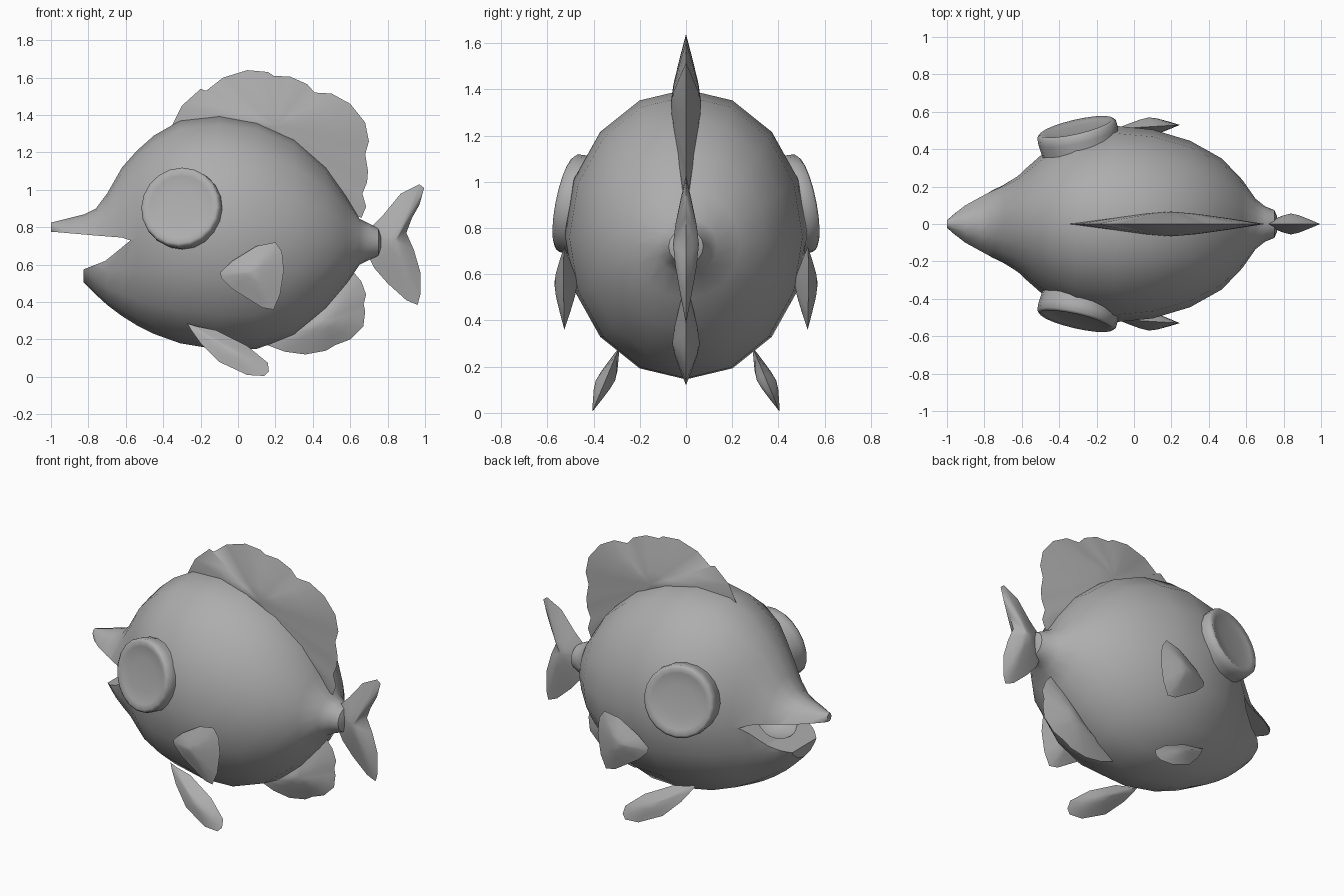
import bpy, bmesh, math
from mathutils import Vector

if "Cube" in bpy.data.objects:
    bpy.data.objects.remove(bpy.data.objects["Cube"])

mat = bpy.data.materials.new("plain grey")
mat.diffuse_color = (0.42, 0.42, 0.42, 1)
mat.use_nodes = True
mat.node_tree.nodes["Principled BSDF"].inputs["Base Color"].default_value = mat.diffuse_color


def finish(name, bm, angle=40):
    bmesh.ops.recalc_face_normals(bm, faces=bm.faces)
    me = bpy.data.meshes.new(name)
    bm.to_mesh(me)
    bm.free()
    me.materials.append(mat)
    ob = bpy.data.objects.new(name, me)
    bpy.context.collection.objects.link(ob)
    smooth(ob, angle)
    return ob


def smooth(ob, angle):
    bpy.ops.object.select_all(action='DESELECT')
    bpy.context.view_layer.objects.active = ob
    ob.select_set(True)
    bpy.ops.object.shade_smooth_by_angle(angle=math.radians(angle))


def skin(bm, rings, closed_caps=True):
    n = len(rings[0])
    for a, b in zip(rings, rings[1:]):
        for i in range(n):
            j = (i + 1) % n
            bm.faces.new((a[i], a[j], b[j], b[i]))
    if closed_caps:
        bm.faces.new(rings[0])
        bm.faces.new(rings[-1])


def lens_fin(name, outline, apex, half, place):
    """Lens-shaped fin: thin rim swelling to an apex on both sides."""
    bm = bmesh.new()
    ax, az = apex
    rim = [bm.verts.new(place(x, z, 0)) for x, z in outline]
    n = len(rim)
    for s in (-1, 1):
        prev = rim
        for f, h in ((0.62, 0.45), (0.28, 0.82)):
            ring = [bm.verts.new(place(ax + (x - ax) * f, az + (z - az) * f, s * half * h))
                    for x, z in outline]
            skin(bm, [prev, ring], False)
            prev = ring
        tip = bm.verts.new(place(ax, az, s * half))
        for i in range(n):
            bm.faces.new((prev[i], prev[(i + 1) % n], tip))
    return finish(name, bm, 50)


# body: elliptical sections (x, top z, bottom z, half width)
stations = [(-1, .825, .775, .02), (-.9, .85, .58, .11), (-.82, .87, .50, .16),
            (-.76, .90, .44, .19), (-.70, .98, .385, .215), (-.62, 1.12, .325, .26),
            (-.54, 1.21, .275, .33), (-.45, 1.29, .23, .41), (-.31, 1.37, .18, .48),
            (-.1, 1.40, .145, .525), (.1, 1.37, .15, .505), (.3, 1.28, .22, .445),
            (.47, 1.125, .36, .35), (.58, .965, .495, .235), (.65, .845, .60, .135),
            (.70, .82, .625, .095), (.75, .795, .645, .075), (.765, .76, .68, .04)]
bm = bmesh.new()
rings = []
for x, t, b, w in stations:
    rings.append([bm.verts.new((x, w * math.sin(k * math.pi / 8),
                                (t + b) / 2 + (t - b) / 2 * math.cos(k * math.pi / 8)))
                  for k in range(16)])
skin(bm, rings)
body = finish("body", bm)

# open mouth: wedge plus a shallow hollow, cut from the body
wedge = [(-1.2, .775), (-.98, .775), (-.75, .755), (-.62, .745), (-.575, .73),
         (-.66, .66), (-.71, .62), (-.825, .575), (-.825, .3), (-1.2, .3)]
bm = bmesh.new()
skin(bm, [[bm.verts.new((x, y, z)) for x, z in wedge] for y in (-.6, .6)])
cut_a = finish("mouth_cutter", bm)
bm = bmesh.new()
bmesh.ops.create_uvsphere(bm, u_segments=20, v_segments=12, radius=1)
for v in bm.verts:
    v.co = Vector((-.62 + .15 * v.co.x, .15 * v.co.y, .67 + .09 * v.co.z))
cut_b = finish("mouth_hollow_cutter", bm)
for cutter in (cut_a, cut_b):
    cutter.hide_render = True
    m = body.modifiers.new("mouth", 'BOOLEAN')
    m.operation = 'DIFFERENCE'
    m.solver = 'EXACT'
    m.object = cutter
    bpy.context.view_layer.objects.active = body
    bpy.ops.object.modifier_apply(modifier=m.name)
for cutter in (cut_a, cut_b):
    bpy.data.objects.remove(cutter)
smooth(body, 40)

# middle fins
flat = lambda x, z, d: (x, d, z)
lens_fin("dorsal_fin",
         [(-.36, 1.33), (-.3, 1.45), (-.2, 1.54), (-.17, 1.53), (-.08, 1.60), (.05, 1.64),
          (.16, 1.63), (.19, 1.61), (.28, 1.605), (.37, 1.565), (.41, 1.52), (.5, 1.515),
          (.6, 1.46), (.68, 1.36), (.70, 1.26), (.68, 1.19), (.695, 1.1), (.69, 1.04),
          (.665, .98), (.685, .91), (.66, .85), (.55, .9), (.3, 1.1), (-.1, 1.28)],
         (.2, 1.34), .066, flat)
lens_fin("anal_fin",
         [(.13, .18), (.25, .135), (.36, .12), (.47, .14), (.52, .17), (.6, .2), (.67, .27),
          (.68, .35), (.672, .39), (.685, .44), (.66, .51), (.61, .57), (.48, .5), (.3, .3)],
         (.47, .3), .06, flat)
lens_fin("tail_fin",
         [(.69, .74), (.70, .79), (.78, .87), (.87, .98), (.97, 1.03), (.995, 1.01),
          (.97, .92), (.93, .85), (.9, .77), (.94, .68), (.975, .56), (.975, .44),
          (.96, .385), (.9, .41), (.8, .50), (.73, .58), (.70, .64)],
         (.84, .73), .056, flat)

# paired fins and eyes
for side, s in (("left", -1), ("right", 1)):
    lens_fin(side + "_pectoral_fin",
             [(-.095, .56), (-.03, .62), (.1, .70), (.2, .72), (.235, .67), (.245, .57),
              (.225, .44), (.19, .36), (.13, .37), (-.03, .47), (-.09, .53)],
             (.08, .56), .05, lambda x, z, d: (x, s * (.52 + d + .06 * (x - .08)), z))
    lens_fin(side + "_pelvic_fin",
             [(-.27, .285), (-.22, .27), (-.12, .25), (.05, .165), (.16, .075), (.165, .03),
              (.14, .005), (.05, .01), (-.1, .08), (-.2, .18), (-.25, .25)],
             (-.03, .14), .042, lambda x, z, d: (x, s * (.29 + .42 * (.28 - z) + d), z))

    # eye: raised round socket with a gently dished face
    normal = Vector((-.23, s, .2)).normalized()
    u = normal.cross(Vector((0, 0, 1))).normalized()
    v = normal.cross(u)
    centre = Vector((-.31, s * .52, .91))
    bm = bmesh.new()
    rings = []
    for r, h in ((.2, -.25), (.218, -.05), (.215, -.012), (.2, 0), (.17, -.01), (.1, -.016), (.02, -.018)):
        rings.append([bm.verts.new(centre + normal * h
                                   + u * r * math.cos(k * math.pi / 10)
                                   + v * r * math.sin(k * math.pi / 10)) for k in range(20)])
    skin(bm, rings)
    finish(side + "_eye", bm, 60)
